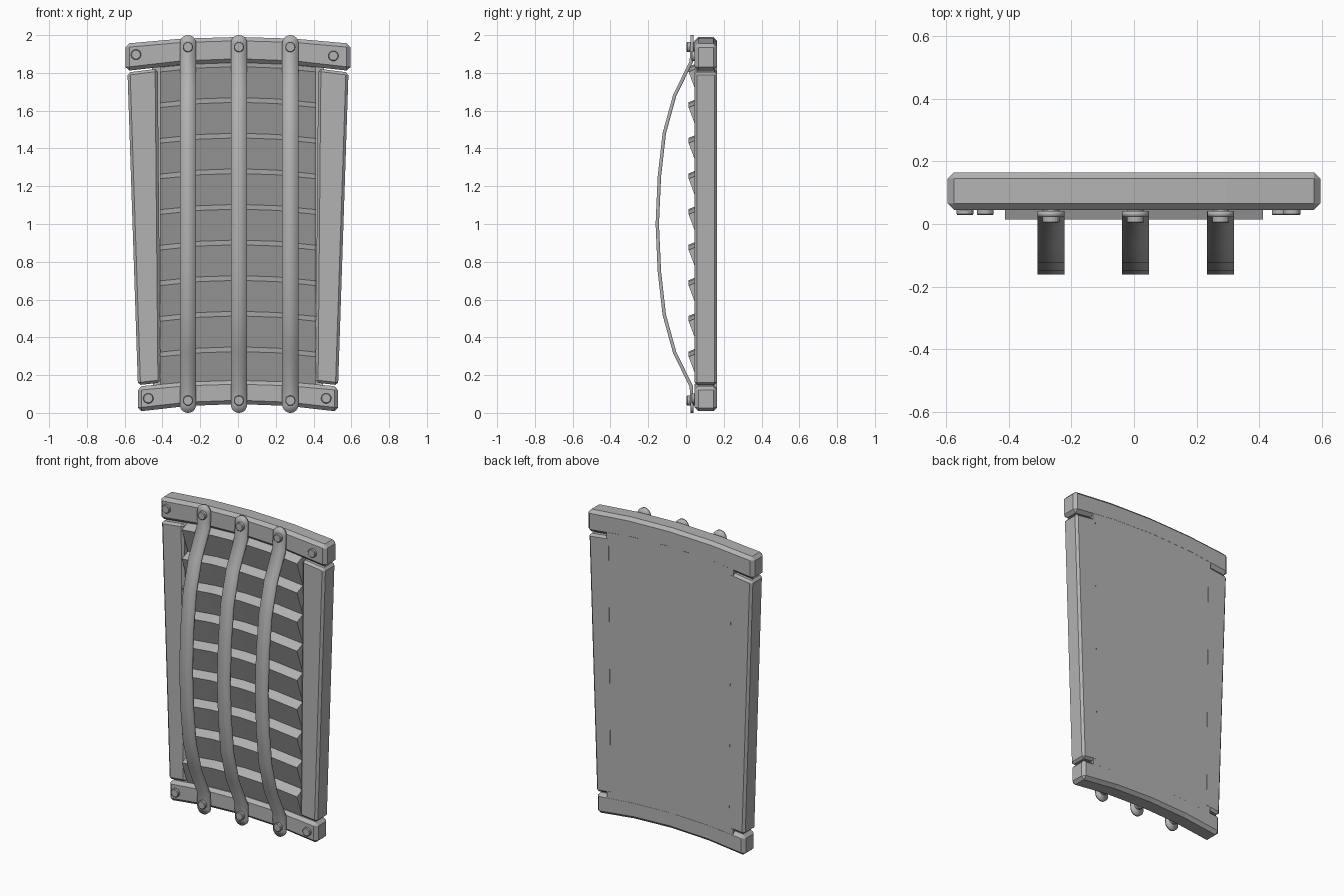
import bpy, bmesh, math

cube = bpy.data.objects.get("Cube")
if cube:
    bpy.data.objects.remove(cube)

GREY = (0.45, 0.45, 0.45, 1)
mat = bpy.data.materials.new("plain_grey")
mat.use_nodes = True
mat.diffuse_color = GREY
mat.node_tree.nodes["Principled BSDF"].inputs["Base Color"].default_value = GREY


def finish(name, bm, bevel=0):
    bmesh.ops.recalc_face_normals(bm, faces=bm.faces)
    mesh = bpy.data.meshes.new(name)
    bm.to_mesh(mesh)
    bm.free()
    mesh.materials.append(mat)
    ob = bpy.data.objects.new(name, mesh)
    bpy.context.collection.objects.link(ob)
    if bevel:
        mod = ob.modifiers.new("bevel", 'BEVEL')
        mod.width = bevel
        mod.segments = 1
        mod.limit_method = 'ANGLE'
    return ob


def loft(name, rings, bevel=0):
    """Skin matching closed rings and cap both ends."""
    bm = bmesh.new()
    loops = [[bm.verts.new(p) for p in ring] for ring in rings]
    n = len(loops[0])
    for a, b in zip(loops, loops[1:]):
        for i in range(n):
            j = (i + 1) % n
            bm.faces.new((a[i], a[j], b[j], b[i]))
    bm.faces.new(loops[0])
    bm.faces.new(loops[-1])
    return finish(name, bm, bevel)


def prism(name, outline, y0, y1, bevel=0):
    return loft(name, [[(x, y, z) for x, z in outline] for y in (y0, y1)], bevel)


FRONT, BACK = 0.045, 0.165
STATIONS = [-1, -0.5, 0, 0.5, 1]


# Arched top and bottom beams
def beam(name, half, low, high, sag_low, sag_high):
    lower = [(half * t, low - sag_low * t * t) for t in STATIONS]
    upper = [(half * t, high - sag_high * t * t) for t in reversed(STATIONS)]
    prism(name, lower + upper, FRONT, BACK, 0.02)


beam("top_beam", 0.595, 1.855, 1.99, 0.045, 0.035)
beam("bottom_beam", 0.53, 0.047, 0.172, 0.04, 0.032)

# Tapered side posts
for side, s in (("left", 1), ("right", -1)):
    prism(side + "_post", [(s * 0.41, 0.16), (s * 0.53, 0.147),
                           (s * 0.585, 1.802), (s * 0.425, 1.822)], FRONT, BACK, 0.014)

# Flush back panel
prism("back_panel", [(-0.45, 0.1), (0.45, 0.1), (0.455, 1.9), (-0.455, 1.9)], 0.1, BACK - 0.0005)

# Overlapping slats, swept across the arch
tips = [0.32 + 0.1885 * i for i in range(9)]
profile = [(0.13, 0.1), (0.078, 0.15)]
for z in tips:
    profile += [(0.014, z), (0.075, z + 0.025)]
profile.append((0.13, tips[-1] + 0.025))
loft("slats", [[(0.412 * t, y, z + 0.005 - 0.028 * t * t) for y, z in profile]
               for t in STATIONS])

# Bowed straps with rounded ends
half_path = [(1.86, 0.028), (1.68, -0.06), (1.48, -0.115), (1.25, -0.141)]
R = 0.043
upper = [(2 - R + R * math.sin(a), 0.032, R * math.cos(a))
         for a in (math.radians(d) for d in range(84, -1, -14))]
upper += [(z, y, R) for z, y in half_path]
path = upper + [(1.0, -0.152, R)] + [(2 - z, y, w) for z, y, w in reversed(upper)]
STRAPS = {"right": -0.265, "middle": 0.005, "left": 0.277}
for label, cx in STRAPS.items():
    bm = bmesh.new()
    rows = [(bm.verts.new((cx - w, y, z)), bm.verts.new((cx + w, y, z))) for z, y, w in path]
    for a, b in zip(rows, rows[1:]):
        bm.faces.new((a[0], a[1], b[1], b[0]))
    strap = finish(label + "_strap", bm)
    solid = strap.modifiers.new("thickness", 'SOLIDIFY')
    solid.thickness = 0.018
    solid.offset = 0
    bpy.ops.object.select_all(action='DESELECT')
    strap.select_set(True)
    bpy.context.view_layer.objects.active = strap
    bpy.ops.object.shade_smooth_by_angle(angle=math.radians(35))


# Rivets
def rivet(name, x, z, y0, r=0.028, sides=10):
    ring = [(x + r * math.cos(math.tau * i / sides), z + r * math.sin(math.tau * i / sides))
            for i in range(sides)]
    prism(name, ring, y0, 0.06, 0.004)


for label, cx in STRAPS.items():
    rivet(label + "_strap_top_rivet", cx, 1.937, 0.003)
    rivet(label + "_strap_bottom_rivet", cx, 0.065, 0.003)
for label, x, z in (("top_right", -0.54, 1.897), ("top_left", 0.505, 1.89),
                    ("bottom_right", -0.475, 0.077), ("bottom_left", 0.467, 0.077)):
    rivet(label + "_corner_rivet", x, z, 0.028)
